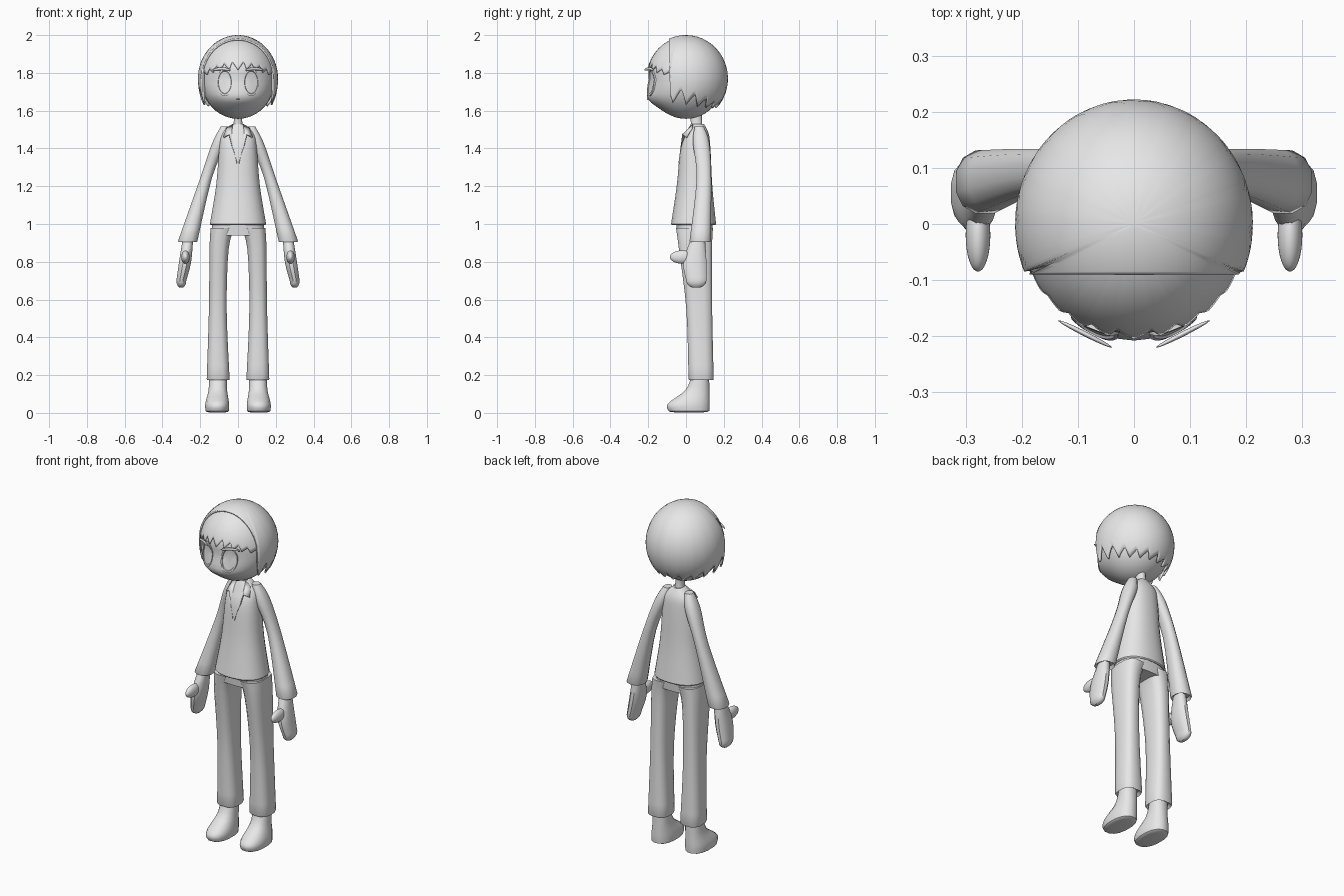
import bpy, bmesh, math
from math import sin, cos, pi, sqrt, exp
from mathutils import Vector

if "Cube" in bpy.data.objects:
    bpy.data.objects.remove(bpy.data.objects["Cube"], do_unlink=True)

grey = (.8, .8, .8, 1)
clay = bpy.data.materials.new("pale_grey")
clay.diffuse_color = grey
clay.use_nodes = True
clay.node_tree.nodes["Principled BSDF"].inputs["Base Color"].default_value = grey


def finish(name, bm, mirror=False, thickness=0):
    """Turn a bmesh into a shaded object, optionally mirrored or thickened."""
    bmesh.ops.recalc_face_normals(bm, faces=bm.faces)
    mesh = bpy.data.meshes.new(name)
    bm.to_mesh(mesh)
    bm.free()
    mesh.materials.append(clay)
    part = bpy.data.objects.new(name, mesh)
    bpy.context.collection.objects.link(part)
    if thickness:
        shell = part.modifiers.new("thickness", 'SOLIDIFY')
        shell.thickness = thickness
        shell.offset = -1
    if mirror:
        part.modifiers.new("mirror", 'MIRROR')
    bpy.ops.object.select_all(action='DESELECT')
    part.select_set(True)
    bpy.context.view_layer.objects.active = part
    bpy.ops.object.shade_smooth_by_angle(angle=math.radians(40))


def skin(bm, rows, closed=True):
    """Join neighbouring rows of points with quads."""
    rows = [[bm.verts.new(point) for point in row] for row in rows]
    for upper, lower in zip(rows, rows[1:]):
        count = len(upper)
        for i in range(count if closed else count - 1):
            j = (i + 1) % count
            bm.faces.new((upper[i], upper[j], lower[j], lower[i]))
    return rows


def smooth_path(keys, steps=4):
    """Pass a smooth curve through a few key rings."""
    keys = [Vector(key) for key in keys]
    padded = [keys[0]] + keys + [keys[-1]]
    path = []
    for before, start, end, after in zip(padded, padded[1:], padded[2:], padded[3:]):
        for step in range(steps):
            t = step / steps
            bulge = (end - before) * (1 - t) - (after - start) * t
            blend = t * t * (3 - 2 * t)
            path.append(start.lerp(end, blend) + bulge * t * (1 - t) / 2)
    return path + [keys[-1]]


def loft(name, keys, sides=16, square=2.3, mirror=False, tip=0, hem=False):
    """Skin rings of (centre x, centre y, z, radius x, radius y), top to bottom."""
    path = smooth_path(keys)
    x, y, z, width, depth = path[-1]
    if hem:
        endings = [(.96, .006), (.75, -.01)]
    else:
        endings = [(cos(k * pi / 8), tip * sin(k * pi / 8)) for k in range(1, 4) if tip]
    path += [(x, y, z - drop, width * scale, depth * scale) for scale, drop in endings]

    def bend(value):
        return math.copysign(abs(value) ** (2 / square), value)

    turns = [2 * pi * (i + .5) / sides for i in range(sides)]
    bm = bmesh.new()
    rows = skin(bm, [[(x + width * bend(cos(a)), y + depth * bend(sin(a)), z) for a in turns]
                     for x, y, z, width, depth in path])
    bm.faces.new(rows[0])
    bm.faces.new(rows[-1])
    finish(name, bm, mirror)


def ball(name, centre, size, shape=None, mirror=False):
    """Ellipsoid, with an optional rule that reshapes each point."""
    bm = bmesh.new()
    bmesh.ops.create_uvsphere(bm, u_segments=32, v_segments=24, radius=1)
    for vert in bm.verts:
        point = Vector(a * b for a, b in zip(vert.co, size))
        if shape:
            shape(point, vert.co)
        vert.co = point + Vector(centre)
    finish(name, bm, mirror)


# Head: ball with a forward muzzle and shallow eye hollow
head_height = 1.77
head_size = Vector((.197, .202, .213))


def muzzle(height):
    return .034 * exp(-((height + .11) / .045) ** 2) - .01 * exp(-(height / .03) ** 2)


def shape_face(point, unit):
    point.y += muzzle(point.z) * min(0, unit.y)


def face_y(x, z):
    height = z - head_height
    depth = sqrt(max(0, 1 - (x / head_size.x) ** 2 - (height / head_size.z) ** 2))
    return -depth * (head_size.y + muzzle(height))


ball("head", (0, 0, head_height), head_size, shape_face)


# Hair: shells with zigzag lower edges; the back one stops at a front plane
def tooth(t):
    t %= 1
    return min(t / .7, (1 - t) / .3)


def hair_shell(name, size, start, end, edge, front=None, flare=0, thickness=.01):
    steps, rows = 160, 16
    grid = []
    for i in range(steps + 1):
        turn = start + (end - start) * i / steps
        stop = math.acos((edge(turn) - head_height) / size.z)
        if front and size.y * sin(turn) < front:
            stop = min(stop, math.asin(front / (size.y * sin(turn))))
        line = []
        for k in range(rows + 1):
            fall = stop * k / rows
            reach = sin(fall)
            if fall > pi / 2:
                reach += (1 - reach) * flare * max(0, .5 - sin(turn))
            line.append((size.x * reach * cos(turn), size.y * reach * sin(turn),
                         head_height + size.z * cos(fall)))
        grid.append(line)
    bm = bmesh.new()
    skin(bm, grid, closed=False)
    bmesh.ops.remove_doubles(bm, verts=bm.verts, dist=.0004)
    finish(name, bm, thickness=thickness)


def back_edge(turn):
    side = max(0, .75 - sin(turn))
    return 1.61 + side * .025 + (.04 + side * .05) * tooth(9 * turn / pi)


def fringe_edge(turn):
    side = abs(cos(turn))
    return 1.815 - side ** 3 * .045 + (1 - side * .6) * .05 * tooth(13 * abs(turn / pi + .5))


hair_shell("back_hair", Vector((.212, .222, .23)), -pi / 2, pi * 1.5, back_edge, front=-.09, flare=.6)
hair_shell("fringe", Vector((.203, .209, .222)), -pi, 0, fringe_edge, thickness=.006)


# Eyes and mouth: raised ovals that follow the face
def face_oval(name, centre, width, height, profile):
    turns = [pi * i / 14 for i in range(28)]
    rows = []
    for scale, lift in profile:
        spots = [(centre[0] + width * scale * cos(a), centre[1] + height * scale * sin(a)) for a in turns]
        rows.append([(x, face_y(x, z) - lift, z) for x, z in spots])
    bm = bmesh.new()
    rows = skin(bm, rows)
    bm.faces.new(rows[-1])
    finish(name, bm, mirror=centre[0] > 0)


rim = .007
face_oval("eyes", (.07, 1.75), .042, .073, [(1, 0), (1, rim), (.84, rim), (.8, rim / 3), (.4, rim / 3)])
face_oval("mouth", (0, 1.66), .012, .004, [(1, 0), (.6, rim / 2)])


# Brows: thin slanted slivers floating ahead of the face
def slant(point, unit):
    point.y += point.x / 2
    point.z -= rim * unit.x ** 2


ball("brows", (.087, -.196, 1.822), (.048, .005, .008), slant, mirror=True)

# Neck and jumper
loft("neck", [(0, .05, 1.6, .025, .035), (0, .055, 1.54, .023, .03), (0, .06, 1.45, .04, .04)])
loft("jumper", [(0, .06, 1.53, .03, .035), (0, .06, 1.48, .085, .06), (0, .05, 1.4, .1, .08),
                (0, .045, 1.2, .117, .095), (0, .04, 1, .15, .12)], sides=24, hem=True)

# Collar: folded flaps meeting in a V
bm = bmesh.new()
flap = [(.026, .035, 1.53), (.062, .03, 1.51), (.078, 0, 1.46), (.045, -.02, 1.475), (.004, -.04, 1.32)]
bm.faces.new([bm.verts.new(point) for point in flap])
bmesh.ops.triangulate(bm, faces=bm.faces)
finish("collar", bm, mirror=True, thickness=.008)

# Sleeves flare towards turned cuffs
loft("sleeves", [(.07, .07, 1.515, .022, .025), (.1, .08, 1.43, .037, .045), (.17, .095, 1.24, .032, .04),
                 (.266, .075, .91, .053, .058)], sides=12, mirror=True, hem=True)

# Mitten hands and thumbs
loft("hands", [(.264, .065, .93, .028, .036), (.28, .047, .8, .033, .063), (.3, .055, .7, .027, .055)],
     sides=12, mirror=True, tip=.04)
ball("thumbs", (.278, -.02, .825), (.022, .065, .035), mirror=True)

# Trousers: hips and squared legs with turned hems
loft("trouser_hips", [(0, .045, 1.03, .135, .1), (0, .045, .94, .143, .092)], sides=24, square=2.8)
loft("trouser_legs", [(.08, .045, .98, .066, .1), (.1, .05, .87, .052, .09), (.107, .07, .55, .048, .07),
                      (.105, .08, .18, .062, .068)], sides=12, square=3, mirror=True, hem=True)

# Shoes with rounded toes
loft("shoes", [(.106, .077, .2, .047, .046), (.107, .06, .12, .05, .065), (.11, .015, .05, .064, .112),
               (.11, .015, .01, .063, .11)], mirror=True, tip=.01)
